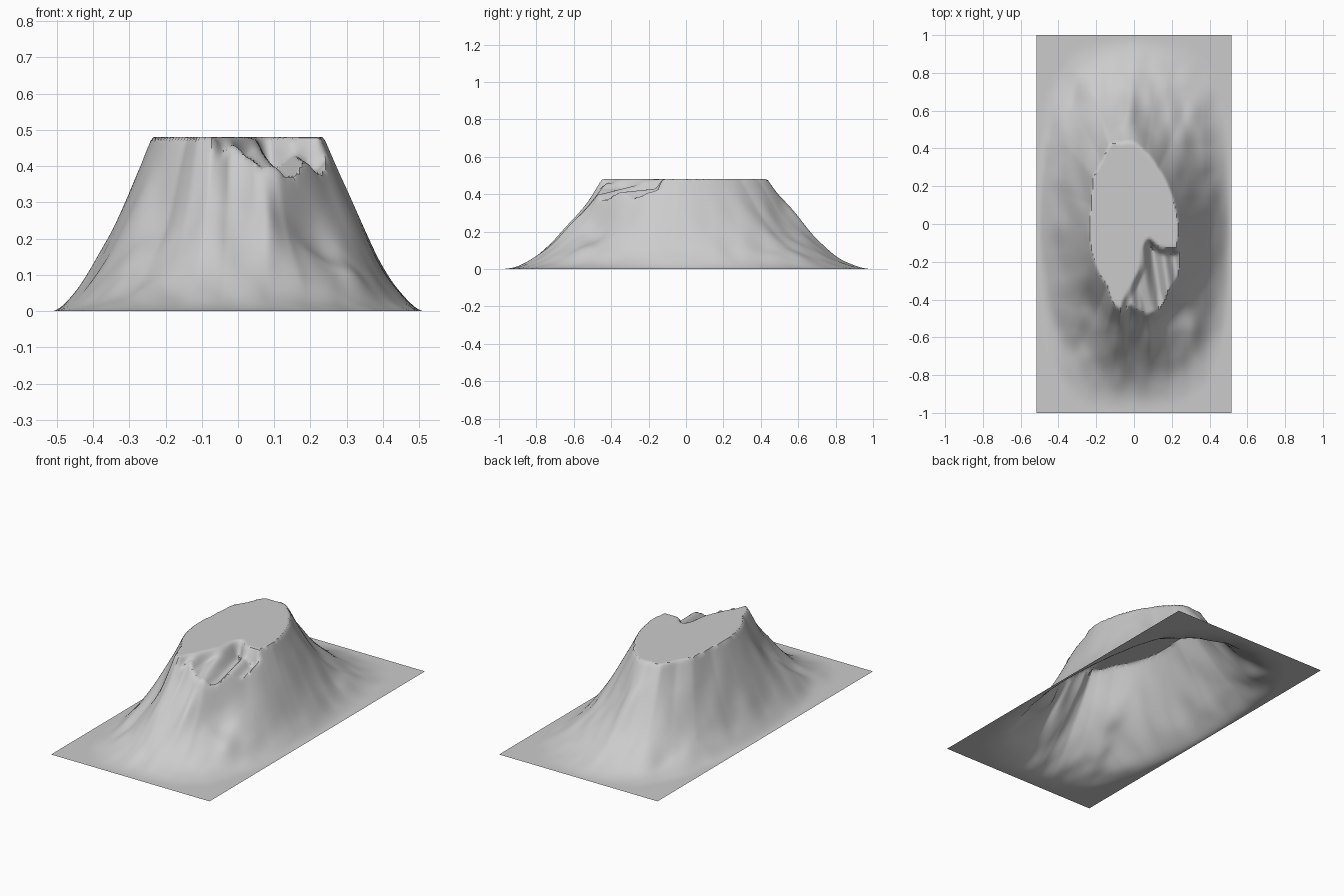
import bpy, bmesh, math
from mathutils import Vector, noise

if "Cube" in bpy.data.objects:
    bpy.data.objects.remove(bpy.data.objects["Cube"])

HX, HY, TOP = 0.515, 1.0, 0.48
NX, NY = 128, 160

# Plateau rim, counter-clockwise (x, y)
RIM = [(.237, -.03), (.22, .08), (.19, .18), (.13, .29), (.06, .38), (0, .43),
       (-.06, .43), (-.13, .42), (-.17, .33), (-.215, .25), (-.225, .1), (-.237, -.03),
       (-.225, -.14), (-.19, -.25), (-.14, -.33), (-.11, -.42), (-.07, -.45),
       (-.02, -.41), (.04, -.41), (.10, -.42), (.15, -.35), (.20, -.22), (.225, -.12)]
POLAR = sorted((math.atan2(y / 2, x) % math.tau, math.hypot(x, y / 2)) for x, y in RIM)
POLAR = [(POLAR[-1][0] - math.tau, POLAR[-1][1])] + POLAR + [(POLAR[0][0] + math.tau, POLAR[0][1])]


def rim_radius(a):
    for (a0, r0), (a1, r1) in zip(POLAR, POLAR[1:]):
        if a0 <= a <= a1:
            return r0 + (r1 - r0) * (a - a0) / max(a1 - a0, 1e-6)
    return .23


def smooth(a, b, v):
    t = max(0, min(1, (v - a) / (b - a)))
    return t * t * (3 - 2 * t)


def bump(x, y, cx, cy, sx, sy, tilt=0):
    dx, dy = x - cx, y - cy
    dx -= tilt * dy
    return math.exp(-(dx / sx) ** 2 - (dy / sy) ** 2)


def height(x, y):
    # Flank: falls from the rim to a soft foot at the sheet edge
    r = math.hypot(x, y / 2)
    if r < 1e-6:
        return TOP
    a = math.atan2(y / 2, x) % math.tau
    c, s = abs(math.cos(a)), abs(math.sin(a))
    foot = ((c / .513) ** 3.6 + (s / .499) ** 3.6) ** (-1 / 3.6)
    rim = rim_radius(a)
    t = (r - rim) / (foot - rim)
    if t >= 1:
        return 0
    h = TOP
    if t > 0:
        power = 1.95 - .42 * c * c + .75 * (2 * c * s) ** 2
        h = TOP * (.85 * (1 - t) ** power + .15 * (1 - smooth(0, .95, t)))
        # Broad gullies and patchy roughness
        fade = smooth(0, .2, t) * smooth(1, .5, t)
        gully = noise.noise(Vector((3 * math.cos(a), 3 * math.sin(a), r * 5)))
        rough = noise.noise(Vector((x * 11, y * 7, 3)))
        h += fade * (.022 * gully + .016 * rough)
        # Hollows either side of the front spur and behind it
        h -= fade * .085 * bump(x, y, .2, -.46, .09, .13, .3)
        h -= fade * .03 * bump(x, y, -.2, -.42, .06, .15)
        h -= fade * .03 * bump(x, y, .1, .55, .08, .15)
        h += fade * .03 * bump(x, y, -.05, .55, .05, .16, .3)
        h += fade * .025 * bump(x, y, .08, -.58, .03, .1)
    # Sunken shelf broken out of the front right of the plateau
    if y < 0:
        left = .04 - .10 * smooth(-.2, -.46, y)
        back = -.13 + .045 * bump(x, 0, .08, 0, .04, 1)
        inside = smooth(left - .015, left + .03, x) * smooth(back + .01, back - .04, y)
        floor = .40 + .10 * (y + .25) + .02 * math.sin(x * 60 + y * 9)
        floor = max(floor, .37) + .055 * smooth(.10, .02, x)
        if h > floor:
            h += (floor - h) * inside
    return max(0, min(TOP, h))


# Mountain: one open height-field sheet
bm = bmesh.new()
bmesh.ops.create_grid(bm, x_segments=NX, y_segments=NY, size=1)
for v in bm.verts:
    v.co.x *= HX
    v.co.y *= HY
    v.co.z = height(v.co.x, v.co.y)
mesh = bpy.data.meshes.new("mountain")
bm.to_mesh(mesh)
bm.free()
mountain = bpy.data.objects.new("mountain", mesh)
bpy.context.collection.objects.link(mountain)
bpy.context.view_layer.objects.active = mountain
mountain.select_set(True)
bpy.ops.object.shade_smooth_by_angle(angle=math.radians(40))
